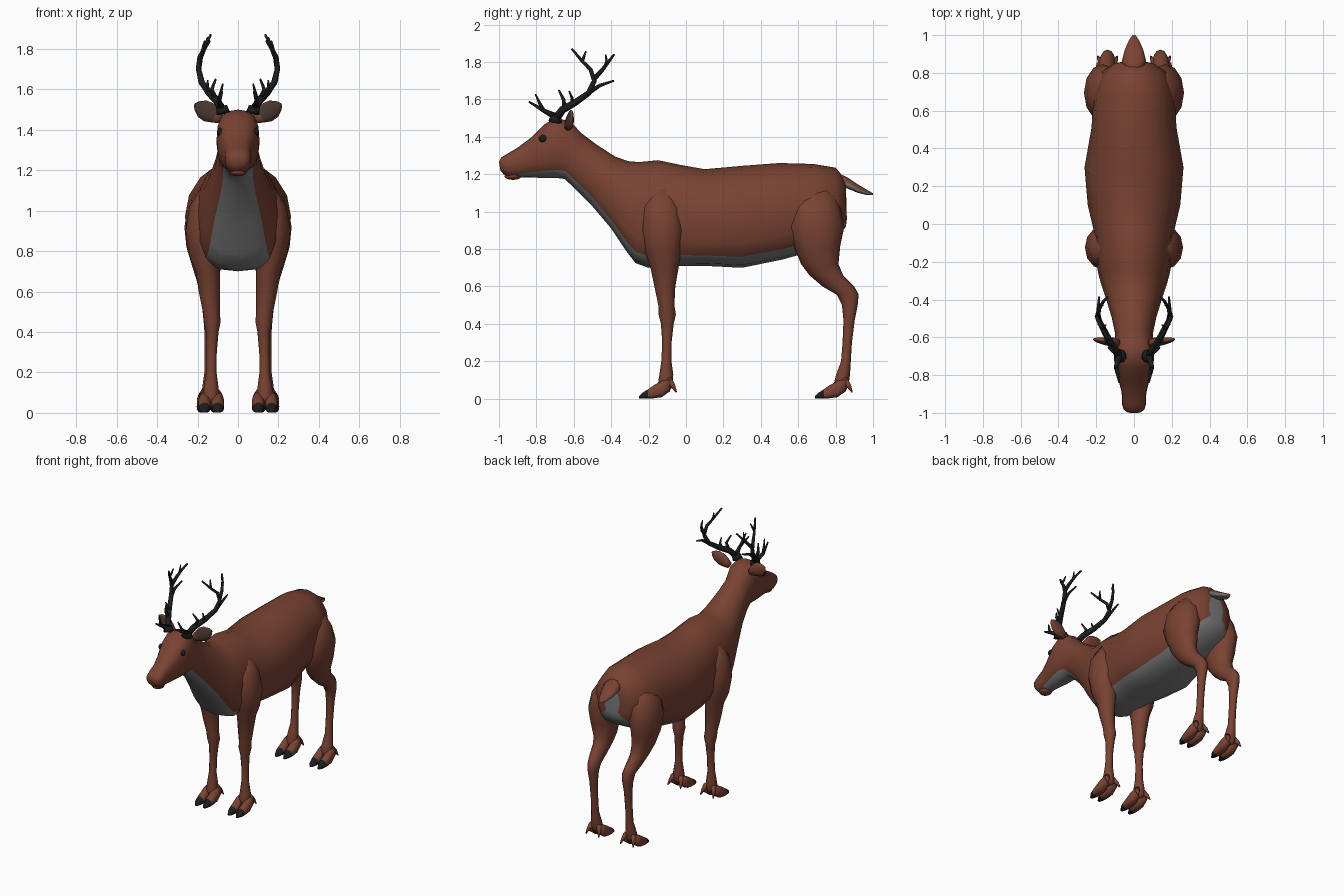
import bpy, bmesh
from math import sin, cos, pi
from mathutils import Vector as V


def material(name, r, g, b):
    m = bpy.data.materials.new(name)
    m.diffuse_color = (r, g, b, 1)
    return m


BROWN, GREY, BLACK, INNER = 0, 1, 2, 3
MATS = [material("brown_fur", 0.19, 0.055, 0.032), material("pale_fur", 0.2, 0.2, 0.2),
        material("horn", 0.012, 0.012, 0.012), material("inner_ear", 0.06, 0.035, 0.028)]


def spow(a, p):
    return abs(a) ** p * (1 if a >= 0 else -1)


def loft(bm, rings, n=12, mat=lambda seg, i: BROWN):
    """Skin rings of (centre, up half-axis, side half-axis, top power, bottom power)."""
    loops = []
    for c, u, v, pt, pb in rings:
        loop = []
        for i in range(n):
            t = 2 * pi * i / n
            p = pt if cos(t) > 0 else pb
            loop.append(bm.verts.new(V(c) + V(u) * spow(cos(t), p) + V(v) * spow(sin(t), p)))
        loops.append(loop)
    for s in range(len(loops) - 1):
        for i in range(n):
            j = (i + 1) % n
            f = bm.faces.new((loops[s][i], loops[s][j], loops[s + 1][j], loops[s + 1][i]))
            f.material_index = mat(s, i)
    for s, loop in ((0, loops[0]), (len(loops) - 2, loops[-1])):
        f = bm.faces.new(loop)
        f.material_index = mat(s, n // 2)


def tube(bm, pts, r0, r1, n=8, mat=BROWN):
    """Tapering tube along a path."""
    pts = [V(p) for p in pts]
    rings = []
    for k, p in enumerate(pts):
        d = (pts[min(k + 1, len(pts) - 1)] - pts[max(k - 1, 0)]).normalized()
        u = d.cross(V((1, 0, 0))).normalized()
        r = r0 + (r1 - r0) * k / (len(pts) - 1)
        rings.append((p, u * r, d.cross(u) * r, 1, 1))
    loft(bm, rings, n, lambda s, i: mat)


def finish(name, bm, mirror=False):
    bmesh.ops.recalc_face_normals(bm, faces=bm.faces)
    me = bpy.data.meshes.new(name)
    bm.to_mesh(me)
    bm.free()
    for m in MATS:
        me.materials.append(m)
    me.shade_smooth()
    ob = bpy.data.objects.new(name, me)
    bpy.context.collection.objects.link(ob)
    if mirror:
        ob.modifiers.new("mirror", 'MIRROR').use_mirror_merge = False
    return ob


def ball(name, loc, size, mat, mirror=False):
    bm = bmesh.new()
    bmesh.ops.create_uvsphere(bm, u_segments=14, v_segments=9, radius=1)
    for v in bm.verts:
        v.co = V([a * b + c for a, b, c in zip(v.co, size, loc)])
    for f in bm.faces:
        f.material_index = mat
    return finish(name, bm, mirror)


def profile_rings(stations):
    """Rings from (top y, top z, bottom y, bottom z, half width)."""
    out = []
    for ty, tz, by, bz, w in stations:
        head, trunk = ty < -0.61, ty > -0.45
        out.append(((0, (ty + by) / 2, (tz + bz) / 2), (0, (ty - by) / 2, (tz - bz) / 2),
                    (w, 0, 0), 0.75 if head else 1, 0.7 if trunk else 0.9))
    return out


# Trunk, neck and head in one skin, rump to nose
BODY = [(.855, 1.14, .86, .96, .06), (.85, 1.175, .855, .92, .10), (.80, 1.235, .81, .86, .17),
        (.68, 1.255, .68, .79, .215), (.5, 1.26, .52, .745, .225), (.3, 1.245, .3, .70, .262),
        (.1, 1.227, .1, .71, .245), (-.03, 1.25, -.04, .71, .213), (-.15, 1.275, -.2, .70, .205),
        (-.25, 1.265, -.27, .725, .19), (-.31, 1.27, -.32, .79, .175), (-.38, 1.295, -.40, .91, .15),
        (-.48, 1.36, -.51, 1.04, .118), (-.56, 1.42, -.60, 1.13, .1), (-.62, 1.485, -.65, 1.175, .1),
        (-.70, 1.50, -.69, 1.18, .107), (-.76, 1.465, -.75, 1.18, .102), (-.83, 1.395, -.82, 1.182, .082),
        (-.90, 1.342, -.89, 1.183, .065), (-.955, 1.31, -.945, 1.182, .064),
        (-.988, 1.29, -.975, 1.20, .056), (-1.0, 1.265, -.992, 1.22, .035)]
bm = bmesh.new()
loft(bm, profile_rings(BODY), 16, lambda s, i: GREY if s < 18 and 6 <= i <= 9 else BROWN)
finish("body", bm)
ball("lower_lip", (0, -.925, 1.19), (.042, .045, .02), BROWN)
ball("nostrils", (.03, -.972, 1.262), (.026, .022, .022), BROWN, True)
ball("eyes", (.09, -.765, 1.39), (.014, .022, .02), BLACK, True)

# Tail, pale underneath
bm = bmesh.new()
loft(bm, profile_rings([(.79, 1.215, .82, 1.13, .03), (.86, 1.185, .86, 1.125, .065),
                        (.92, 1.145, .92, 1.10, .05), (.97, 1.115, .97, 1.088, .028),
                        (1.0, 1.098, 1.0, 1.09, .008)]), 12,
     lambda s, i: GREY if 3 <= i <= 8 else BROWN)
finish("tail", bm)

# Legs as horizontal rings: z, x, y, half width, half depth
FRONT = [(1.12, .14, -.13, .04, .06), (1.02, .155, -.13, .085, .105), (.90, .165, -.125, .095, .115),
         (.78, .16, -.122, .082, .095), (.70, .15, -.115, .06, .075), (.60, .142, -.113, .052, .056),
         (.50, .132, -.105, .042, .043), (.45, .128, -.10, .042, .046), (.40, .127, -.10, .031, .034),
         (.30, .130, -.102, .025, .025), (.20, .132, -.105, .026, .027), (.13, .133, -.105, .036, .037),
         (.08, .133, -.11, .042, .04), (.05, .133, -.115, .035, .035)]
HIND = [(1.12, .12, .70, .06, .09), (1.02, .15, .69, .098, .135), (.92, .165, .695, .1, .152),
        (.82, .165, .70, .09, .125), (.72, .155, .715, .07, .10), (.66, .15, .75, .056, .09),
        (.60, .145, .815, .046, .085), (.555, .14, .865, .04, .058), (.50, .14, .876, .035, .042),
        (.42, .14, .872, .027, .03), (.30, .14, .862, .025, .025), (.20, .14, .855, .026, .026),
        (.13, .14, .84, .036, .037), (.08, .14, .83, .042, .04), (.05, .14, .825, .035, .035)]
# Toe: y, z, half height, half width, measured from the fetlock
TOE = [(.025, .075, .035, .026), (-.02, .052, .044, .032), (-.065, .036, .034, .031),
       (-.092, .026, .025, .029), (-.12, .017, .016, .022), (-.14, .008, .007, .009)]
for name, leg in (("front", FRONT), ("hind", HIND)):
    bm = bmesh.new()
    loft(bm, [((x, y, z), (0, ry, 0), (rx, 0, 0), 1, 1) for z, x, y, rx, ry in leg], 12)
    finish(name + "_legs", bm, True)
    _, fx, fy, _, _ = leg[-2]
    bm = bmesh.new()
    for s in (-1, 1):
        loft(bm, [((fx + s * .033, fy + y, z), (0, 0, h), (w, 0, 0), 1, .6) for y, z, h, w in TOE], 10,
             lambda seg, i: BLACK if seg >= 3 else BROWN)
        # Dewclaw behind each toe
        tube(bm, [(fx + s * .026, fy + .015, .10), (fx + s * .042, fy + .04, .07),
                  (fx + s * .052, fy + .058, .035)], .022, .004)
    finish(name + "_feet", bm, True)

# Ears: flattened leaves with a dark inner face
bm = bmesh.new()
axis, up = V((.13, .02, .075)), V((-.5, 0, .866))
rings = [(V((.085, -.63, 1.452)) + axis * t, up * h, V((.15, -1, 0)) * d, 1, 1)
         for t, h, d in ((0, .022, .02), (.2, .036, .024), (.45, .05, .022),
                         (.7, .046, .016), (.9, .026, .01), (1, .006, .004))]
loft(bm, rings, 12, lambda s, i: INNER if s > 0 and 1 <= i <= 4 else BROWN)
finish("ears", bm, True)

# Antlers: main beam, crown and tines as tapering tubes
bm = bmesh.new()
tube(bm, [(.073, -.70, 1.48), (.08, -.695, 1.515)], .036, .028, 10, BLACK)
TINES = [
    (.023, .006, [(.075, -.70, 1.49), (.105, -.66, 1.545), (.145, -.59, 1.585), (.18, -.52, 1.635),
                  (.195, -.49, 1.70), (.19, -.51, 1.76), (.165, -.56, 1.81), (.135, -.61, 1.87)]),
    (.014, .006, [(.194, -.492, 1.71), (.185, -.45, 1.755), (.165, -.415, 1.80), (.14, -.385, 1.84)]),
    (.009, .004, [(.175, -.43, 1.78), (.172, -.425, 1.81), (.165, -.43, 1.84)]),
    (.014, .005, [(.18, -.53, 1.63), (.19, -.46, 1.675), (.185, -.385, 1.70)]),
    (.010, .004, [(.168, -.555, 1.805), (.157, -.545, 1.83), (.15, -.535, 1.858)]),
    (.018, .005, [(.08, -.70, 1.51), (.095, -.76, 1.54), (.078, -.84, 1.588)]),
    (.012, .004, [(.093, -.765, 1.545), (.085, -.785, 1.585), (.075, -.805, 1.628)]),
    (.014, .005, [(.11, -.65, 1.55), (.13, -.655, 1.60), (.11, -.68, 1.65)]),
    (.011, .004, [(.135, -.605, 1.58), (.15, -.61, 1.61), (.15, -.625, 1.645)])]
for r0, r1, pts in TINES:
    tube(bm, pts, r0, r1, 8, BLACK)
finish("antlers", bm, True)
